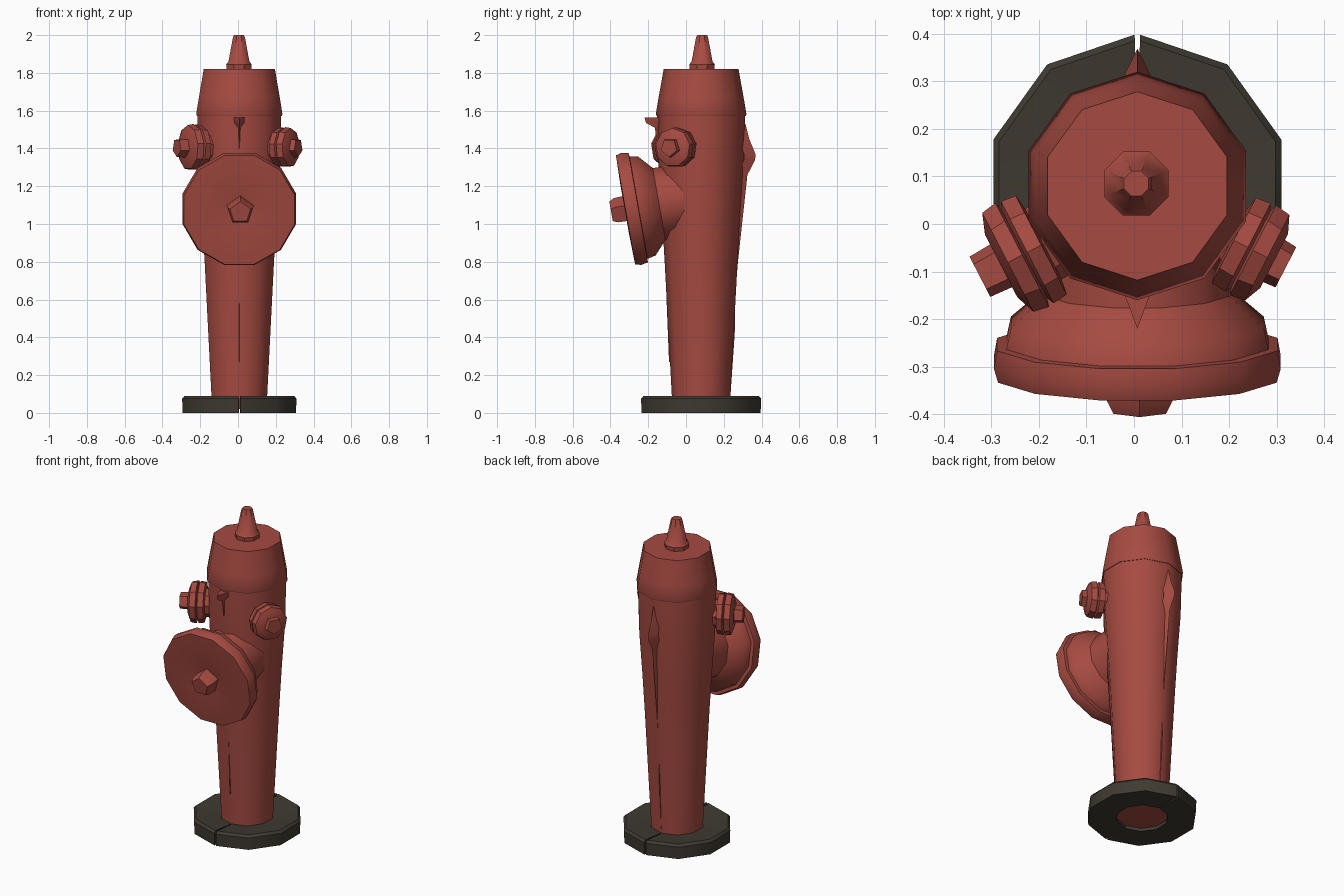
import bpy, bmesh, math
from mathutils import Vector

if "Cube" in bpy.data.objects:
    bpy.data.objects.remove(bpy.data.objects["Cube"])


def material(name, rgb):
    m = bpy.data.materials.new(name)
    m.diffuse_color = (*rgb, 1)
    m.use_nodes = True
    m.node_tree.nodes["Principled BSDF"].inputs["Base Color"].default_value = m.diffuse_color
    return m


RED = material("brick red", (0.38, 0.07, 0.053))
DARK = material("dark soil grey", (0.05, 0.043, 0.031))


def finish(name, bm, mat):
    bmesh.ops.recalc_face_normals(bm, faces=bm.faces)
    for f in bm.faces:
        f.smooth = True
    for e in bm.edges:
        e.smooth = len(e.link_faces) == 2 and e.calc_face_angle(0) < math.radians(38)
    me = bpy.data.meshes.new(name)
    bm.to_mesh(me)
    bm.free()
    me.materials.append(mat)
    ob = bpy.data.objects.new(name, me)
    bpy.context.collection.objects.link(ob)
    return ob


def lathe(name, profile, origin, axis=(0, 0, 1), sides=10, phase=18, mat=RED):
    """Turn a (radius, height) profile about an axis, closing both ends."""
    q = Vector(axis).to_track_quat('Z', 'Y') if axis != (0, 0, 1) else None
    bm = bmesh.new()
    rings = []
    for r, h in profile:
        ring = []
        for i in range(sides):
            a = math.radians(phase) + math.tau * i / sides
            p = Vector((r * math.cos(a), r * math.sin(a), h))
            ring.append(bm.verts.new(Vector(origin) + (q @ p if q else p)))
        rings.append(ring)
    for a, b in zip(rings, rings[1:]):
        for i in range(sides):
            j = (i + 1) % sides
            bm.faces.new((a[i], a[j], b[j], b[i]))
    bm.faces.new(rings[0])
    bm.faces.new(rings[-1])
    return finish(name, bm, mat)


def half_ring(name, start, section, origin, steps=5, mat=DARK):
    """Sweep a closed (radius, height) section through just under half a turn."""
    bm = bmesh.new()
    rings = []
    for i in range(steps + 1):
        a = math.radians(start + 1 + 178 * i / steps)
        rings.append([bm.verts.new(Vector(origin) + Vector((r * math.cos(a), r * math.sin(a), h)))
                      for r, h in section])
    n = len(section)
    for a, b in zip(rings, rings[1:]):
        for i in range(n):
            j = (i + 1) % n
            bm.faces.new((a[i], a[j], b[j], b[i]))
    bm.faces.new(rings[0])
    bm.faces.new(rings[-1])
    return finish(name, bm, mat)


def ridge(name, spine, half_width, depth):
    """Triangular rib: (y, z) spine on the centre line, base set back by depth."""
    bm = bmesh.new()
    rows = [[bm.verts.new((CX + dx, y + dy, z)) for dx, dy in
             ((-half_width, depth), (0, 0), (half_width, depth))] for y, z in spine]
    for a, b in zip(rows, rows[1:]):
        for i in range(3):
            j = (i + 1) % 3
            bm.faces.new((a[i], a[j], b[j], b[i]))
    bm.faces.new(rows[0])
    bm.faces.new(rows[-1])
    return finish(name, bm, RED)


CX, CY = 0.007, 0.08
C = (CX, CY, 0)

# Split ground collar
section = [(0.15, 0.0), (0.315, 0.0), (0.318, 0.075), (0.305, 0.09), (0.15, 0.075)]
half_ring("ground_collar_right", -90, section, C)
half_ring("ground_collar_left", 90, section, C)

# Tapering barrel
lathe("barrel", [(0.153, 0.02), (0.155, 0.09), (0.193, 0.8), (0.208, 1.05),
                 (0.226, 1.3), (0.233, 1.575)], C)

# Bonnet and the finial above it
lathe("bonnet", [(0.236, 1.572), (0.24, 1.582), (0.225, 1.67), (0.198, 1.82)], C)
lathe("finial", [(0.07, 1.815), (0.073, 1.845), (0.06, 1.86), (0.034, 1.99), (0.028, 2.0)],
      (0.005, 0.085, 0), sides=8, phase=22.5)

# Large front outlet cap, tilted forward and down
t = math.radians(10)
front = (0, -math.cos(t), -math.sin(t))
O = (CX, -0.32, 1.075)
lathe("front_outlet", [(0.19, -0.32), (0.2, -0.18), (0.275, -0.115), (0.285, -0.07),
                       (0.305, -0.068), (0.312, -0.03), (0.303, 0.0), (0.14, 0.004),
                       (0.08, -0.006)], O, front, sides=12, phase=15)
lathe("front_nut", [(0.075, -0.02), (0.072, 0.05), (0.058, 0.077)], (CX + 0.005, -0.32, 1.075),
      front, sides=5, phase=90)

# Small side outlet caps, each slightly different in size
for side, x, y, r, nut in ((-1, -0.235, -0.065, 0.125, 0.1), (1, 0.25, -0.055, 0.108, 0.078)):
    word = "left" if side < 0 else "right"
    ax = (side * 0.89, -0.46, 0)
    o = (x, y, 1.405)
    lathe(word + "_outlet", [(0.65 * r, -0.12), (0.68 * r, -0.05), (0.95 * r, -0.045),
                             (0.98 * r, -0.012), (0.85 * r, -0.005), (r, 0.0),
                             (0.95 * r, 0.034), (0.6 * r, 0.05)], o, ax, sides=9, phase=10)
    lathe(word + "_nut", [(0.055, 0.02), (0.05, nut)], o, ax, sides=5, phase=54)

# Front beak under the bonnet, rear seam rib, fine front seam
ridge("front_beak", [(-0.22, 1.565), (-0.212, 1.535), (-0.165, 1.51), (-0.15, 1.40)], 0.028, 0.075)
ridge("rear_rib", [(0.315, 1.53), (0.335, 1.45), (0.368, 1.37), (0.366, 1.34), (0.325, 1.26),
                   (0.275, 0.8), (0.262, 0.65), (0.258, 0.42), (0.236, 0.1)], 0.03, -0.06)
ridge("front_seam", [(-0.105, 0.65), (-0.09, 0.27)], 0.01, 0.03)
